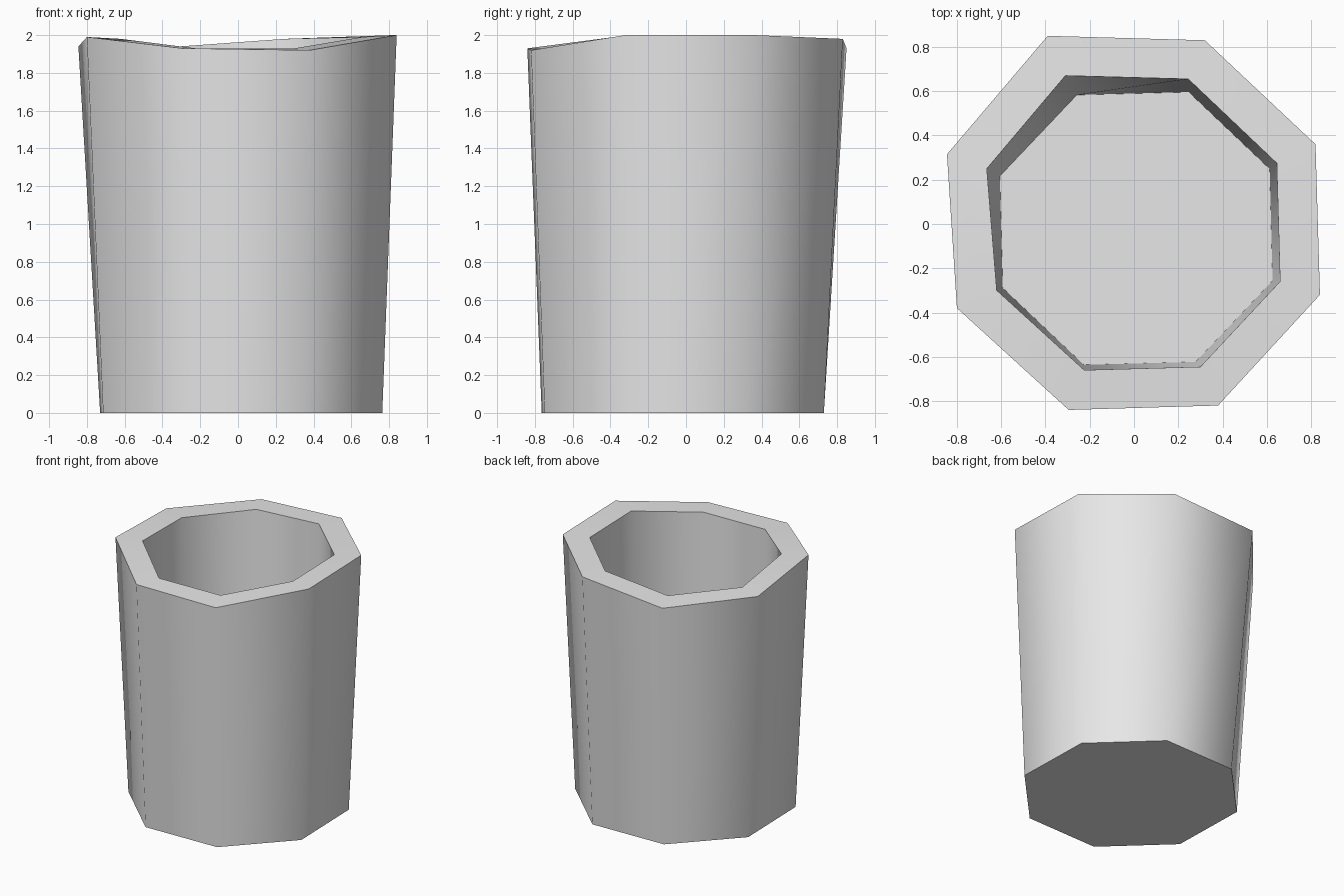
import bpy
import bmesh
from math import cos, sin, radians

cube = bpy.data.objects.get("Cube")
if cube:
    bpy.data.objects.remove(cube, do_unlink=True)

grey = bpy.data.materials.new("light grey")
grey.use_nodes = True
colour = (0.8, 0.8, 0.8, 1)
grey.diffuse_color = colour
grey.node_tree.nodes["Principled BSDF"].inputs["Base Color"].default_value = colour


def octagon(x, y, z, radius):
    """Regular ring, counter-clockwise from the front of the left side."""
    angles = [radians(45 * i - 21) for i in range(8)]
    return [(x + radius * cos(a), y + radius * sin(a), z) for a in angles]


# Uneven, hand-shaped rim
outer_rim = [(0.84, -0.32, 2.0), (0.82, 0.36, 2.0), (0.32, 0.83, 1.98), (-0.39, 0.85, 1.93),
             (-0.845, 0.315, 1.94), (-0.80, -0.38, 1.99), (-0.295, -0.84, 1.93), (0.38, -0.82, 1.92)]
inner_rim = [(0.66, -0.26, 1.99), (0.645, 0.275, 1.99), (0.245, 0.655, 1.98), (-0.31, 0.67, 1.94),
             (-0.665, 0.25, 1.94), (-0.62, -0.30, 1.98), (-0.225, -0.66, 1.93), (0.30, -0.645, 1.93)]

# Rings from the base, up the outside, over the rim and down to the floor
rings = [octagon(0.017, -0.017, 0, 0.80), outer_rim, inner_rim,
         octagon(0.01, -0.02, 0.2, 0.66)]

bm = bmesh.new()
loops = [[bm.verts.new(p) for p in ring] for ring in rings]
for low, high in zip(loops, loops[1:]):
    for i in range(8):
        j = (i + 1) % 8
        bm.faces.new((low[i], low[j], high[j], high[i]))
bm.faces.new(loops[0][::-1])
bm.faces.new(loops[-1])
bmesh.ops.recalc_face_normals(bm, faces=bm.faces[:])

mesh = bpy.data.meshes.new("cup")
bm.to_mesh(mesh)
bm.free()
mesh.materials.append(grey)
cup = bpy.data.objects.new("cup", mesh)
bpy.context.collection.objects.link(cup)

# Smooth walls, crisp rim and base
bpy.ops.object.select_all(action="DESELECT")
cup.select_set(True)
bpy.context.view_layer.objects.active = cup
bpy.ops.object.shade_smooth_by_angle(angle=radians(60))
